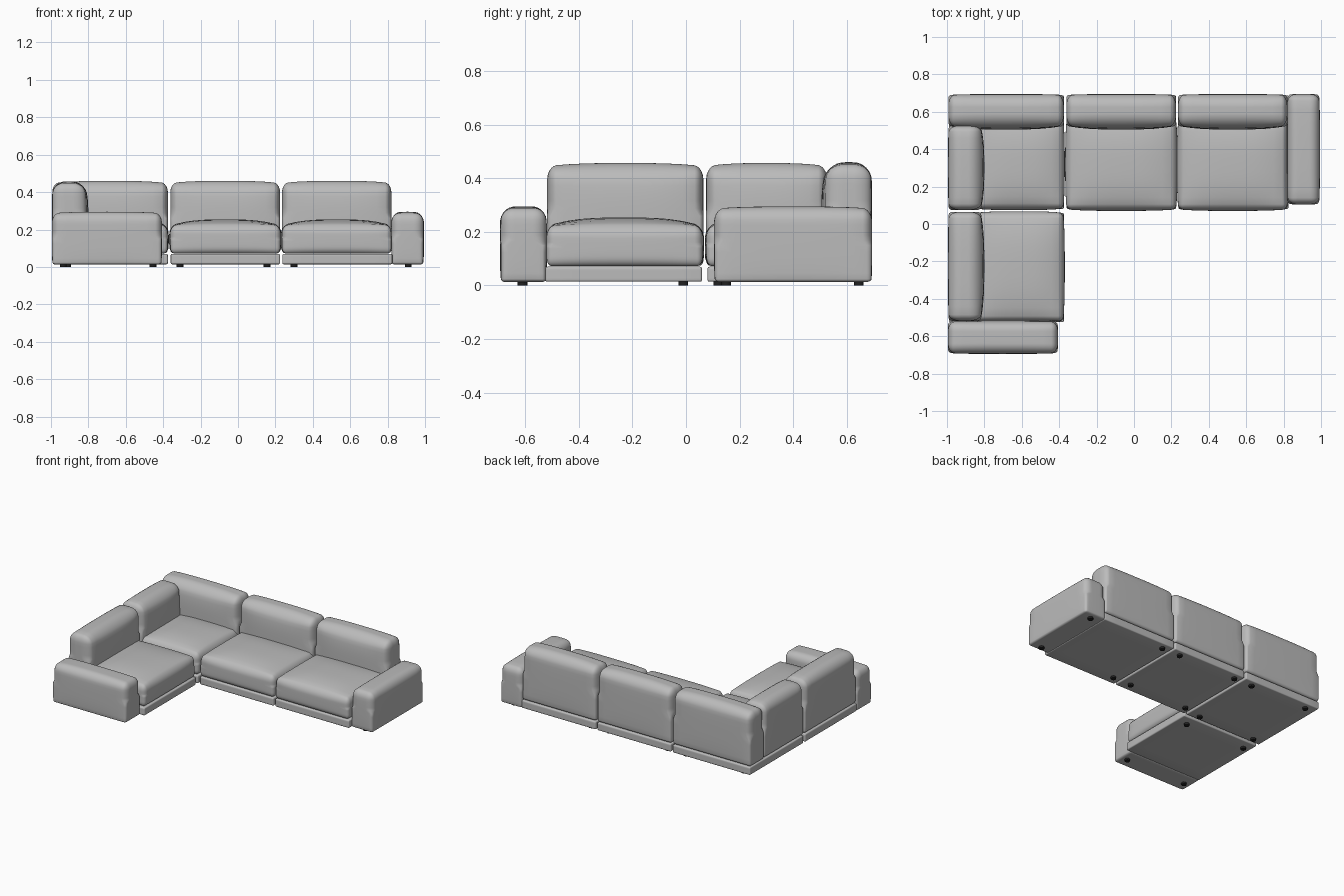
import bpy, bmesh
from mathutils import Vector

cube = bpy.data.objects.get("Cube")
if cube:
    bpy.data.objects.remove(cube, do_unlink=True)


def material(name, rgb):
    m = bpy.data.materials.new(name)
    m.use_nodes = True
    m.diffuse_color = (*rgb, 1)
    m.node_tree.nodes["Principled BSDF"].inputs["Base Color"].default_value = (*rgb, 1)
    return m


fabric = material("grey fabric", (0.5, 0.5, 0.5))
rubber = material("black rubber", (0.015, 0.015, 0.015))


def finish(name, bm, mat):
    me = bpy.data.meshes.new(name)
    bm.to_mesh(me)
    bm.free()
    me.materials.append(mat)
    for p in me.polygons:
        p.use_smooth = True
    ob = bpy.data.objects.new(name, me)
    bpy.context.collection.objects.link(ob)
    return ob


def pad(name, x, y, z, r=(0.02, 0.02, 0.02), top=None, bulge=(0, 0, 0, 0, 0), cuts=15):
    """Rounded box with elliptical edges; bulge is -x, +x, -y, +y, top."""
    lo, hi = Vector((x[0], y[0], z[0])), Vector((x[1], y[1], z[1]))
    mid, half = (lo + hi) / 2, (hi - lo) / 2
    top = top or r
    bm = bmesh.new()
    bmesh.ops.create_cube(bm, size=2)
    bmesh.ops.subdivide_edges(bm, edges=bm.edges[:], cuts=cuts, use_grid_fill=True)
    for v in bm.verts:
        u = v.co.copy()
        rad = Vector(top if u.z > 0 else r)
        q, d, n = Vector(), Vector(), Vector()
        for i in range(3):
            # outer part of the grid is the rounded band, the rest is flat
            inner = half[i] - rad[i]
            s = 1 if u[i] > 0 else -1
            a = abs(u[i])
            q[i] = s * inner * min(a / 0.6, 1)
            d[i] = s * max(0, (a - 0.6) / 0.4)
        if d.length > 0:
            d.normalize()
        p = q + Vector([d[i] * rad[i] for i in range(3)])
        n = Vector([p[i] / half[i] for i in range(3)])
        f = [max(0, 1 - abs(c) ** 3) for c in n]
        p.x += (bulge[1] * max(n.x, 0) + bulge[0] * min(n.x, 0)) * f[1] * f[2]
        p.y += (bulge[3] * max(n.y, 0) + bulge[2] * min(n.y, 0)) * f[0] * f[2]
        p.z += bulge[4] * max(n.z, 0) * f[0] * f[1]
        v.co = p + mid
    return finish(name, bm, fabric)


def seat(name, x, y, bulge):
    pad(name, x, y, (0.072, 0.222), (0.02, 0.02, 0.03), (0.03, 0.03, 0.04), bulge)


# Upholstered bases, one per module
LEFT, MID, RIGHT = (0.237, 0.825), (-0.36, 0.225), (-0.99, -0.375)
BACK_Y, CHAISE_Y = (0.08, 0.688), (-0.525, 0.06)
for name, x, y in (("left", LEFT, BACK_Y), ("middle", MID, BACK_Y),
                   ("corner", RIGHT, BACK_Y), ("front", RIGHT, CHAISE_Y)):
    pad(name + "_base", x, y, (0.014, 0.07), (0.008, 0.008, 0.008), cuts=9)

# Seat cushions
S = 0.008
seat("left_seat", (0.237, 0.82), (0.078, 0.56), (S, 0, S, 0, 0.032))
seat("middle_seat", MID, (0.078, 0.56), (S, S, S, 0, 0.032))
seat("corner_seat", (-0.85, -0.378), (0.082, 0.56), (0, S, S, 0, 0.032))
seat("front_seat", (-0.85, -0.378), (-0.52, 0.06), (0, S, 0, S, 0.032))

# Back cushions along the rear
for name, x in (("left", (0.235, 0.82)), ("middle", (-0.362, 0.225)), ("corner", (-0.993, -0.375))):
    pad(name + "_back", x, (0.525, 0.69), (0.074, 0.448), (0.015, 0.02, 0.02),
        (0.035, 0.06, 0.05), (0, 0, 0.02, 0.005, 0.012))

# Back cushions along the right side
for name, y in (("corner_side", (0.075, 0.527)), ("front_side", (-0.518, 0.065))):
    pad(name + "_back", (-0.99, -0.82), y, (0.074, 0.445), (0.02, 0.015, 0.02),
        (0.06, 0.035, 0.05), (0.005, 0.02, 0, 0, 0.012))

# Arm blocks
pad("left_arm", (0.822, 0.99), (0.108, 0.692), (0.013, 0.287), (0.015, 0.02, 0.012),
    (0.045, 0.035, 0.045), (0.003, 0.005, 0.004, 0.003, 0.008))
pad("front_arm", (-0.992, -0.41), (-0.69, -0.522), (0.013, 0.287), (0.02, 0.015, 0.012),
    (0.035, 0.045, 0.045), (0.003, 0.004, 0.005, 0.003, 0.008))

# Feet under each module
for name, xs, ys in (("left", (0.91, 0.3), (0.15, 0.645)), ("middle", (0.155, -0.31), (0.15, 0.645)),
                     ("corner", (-0.455, -0.91), (0.12, 0.645)), ("front", (-0.455, -0.935), (-0.61, -0.01))):
    bm = bmesh.new()
    for x in xs:
        for y in ys:
            made = bmesh.ops.create_cone(bm, cap_ends=True, segments=20, radius1=0.018,
                                         radius2=0.018, depth=0.02)
            bmesh.ops.translate(bm, verts=made["verts"], vec=(x, y, 0.01))
    ob = finish(name + "_feet", bm, rubber)
    bpy.context.view_layer.objects.active = ob
    ob.select_set(True)
    bpy.ops.object.shade_smooth_by_angle()
    ob.select_set(False)
